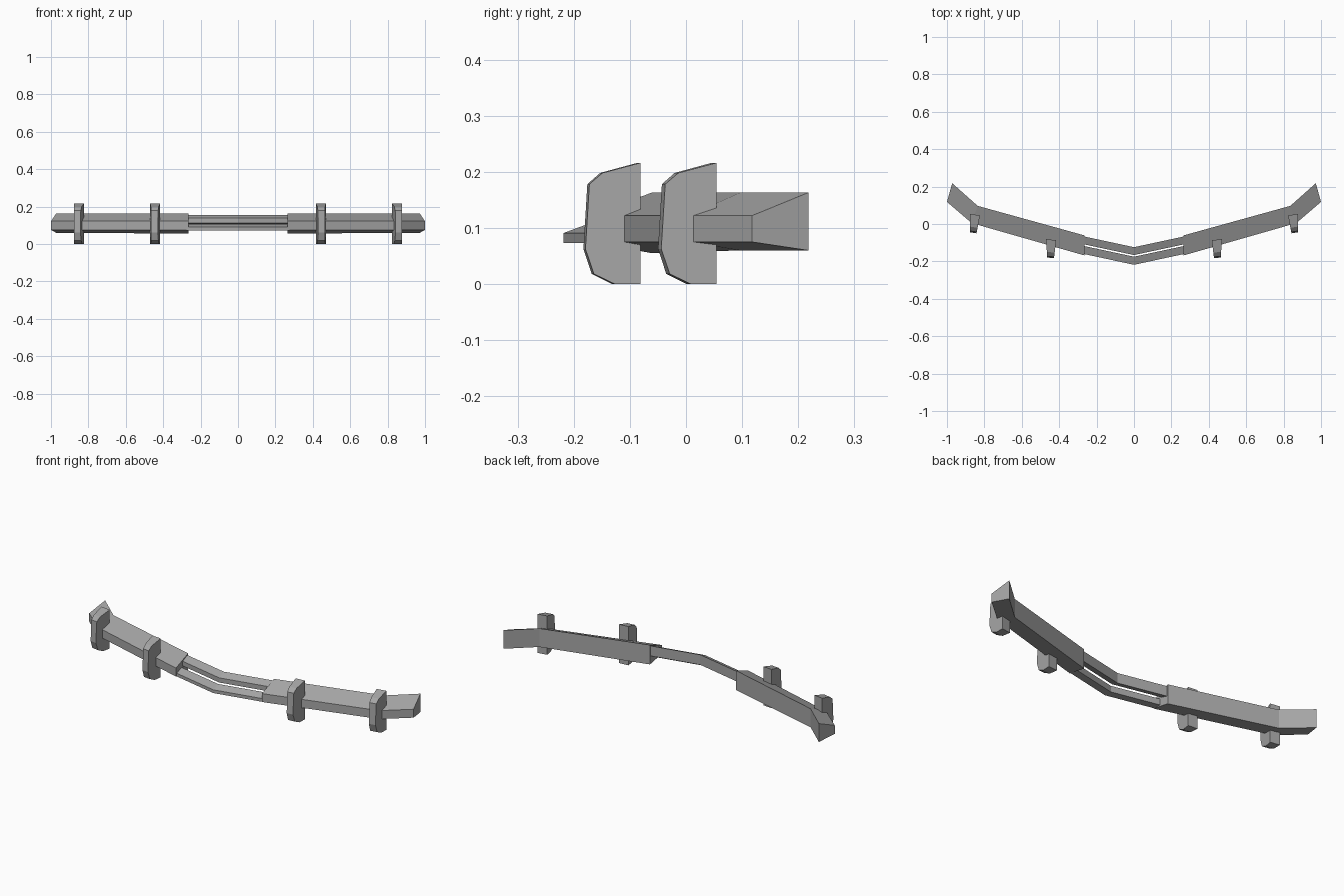
import bpy, bmesh

if "Cube" in bpy.data.objects:
    bpy.data.objects.remove(bpy.data.objects["Cube"])

# dark grey finish
grey = bpy.data.materials.new("dark_grey")
grey.diffuse_color = (.38, .38, .38, 1)
grey.use_nodes = True
grey.node_tree.nodes["Principled BSDF"].inputs["Base Color"].default_value = grey.diffuse_color


def loft(name, rings):
    """Skin equal-sized rings of points and cap both ends."""
    bm = bmesh.new()
    vs = [[bm.verts.new(p) for p in r] for r in rings]
    n = len(rings[0])
    for a, b in zip(vs, vs[1:]):
        for i in range(n):
            j = (i + 1) % n
            bm.faces.new((a[i], a[j], b[j], b[i]))
    bm.faces.new(vs[0])
    bm.faces.new(vs[-1])
    bmesh.ops.recalc_face_normals(bm, faces=bm.faces)
    me = bpy.data.meshes.new(name)
    bm.to_mesh(me)
    bm.free()
    me.materials.append(grey)
    ob = bpy.data.objects.new(name, me)
    bpy.context.collection.objects.link(ob)
    return ob


def section(front, back, zf, zb):
    """Four-sided bar section from a front and a back plan point."""
    return [(*front, zf[0]), (*front, zf[1]), (*back, zb[1]), (*back, zb[0])]


# side bars: short front face, taller back, swept-back tips
bar_plan = [((.265, -.168), (.265, -.061), .055),
            ((.868, .005), (.836, .097), .06),
            ((1.0, .118), (.972, .218), .06)]
for side, s in (("left", -1), ("right", 1)):
    loft("side_bar_" + side,
         [section((s * f[0], f[1]), (s * b[0], b[1]), (.075, .122), (zb, .163))
          for f, b, zb in bar_plan])

# two V-shaped centre rails, stepped in height
for name, yf, yb, zf, zb in (
        ("front_rail", -.218, -.175, (.073, .091), (.073, .107)),
        ("back_rail", -.166, -.124, (.112, .138), (.100, .156))):
    loft(name, [section((x, yf + d), (x, yb + d), zf, zb)
                for x, d in ((-.275, .059), (0, 0), (.275, .059))])

# upright guards: side profile relative to the back face, tapering forward
profile = [(0, .216), (-.067, .198), (-.09, .178), (-.097, .0625),
           (-.082, .018), (-.045, 0), (0, 0)]


def guard(name, s, x, y, shift, yaw):
    rings = []
    for edge in (-1, 1):
        ring = []
        for py, z in profile:
            t = -py / .097
            off = edge * (.027 - .009 * t)
            ring.append((s * (x + shift * t + off), y + py + yaw * off, z))
        rings.append(ring)
    loft(name, rings)


for side, s in (("left", -1), ("right", 1)):
    guard("inner_guard_" + side, s, .443, -.084, .003, .1)
    guard("outer_guard_" + side, s, .851, .050, .009, .16)
